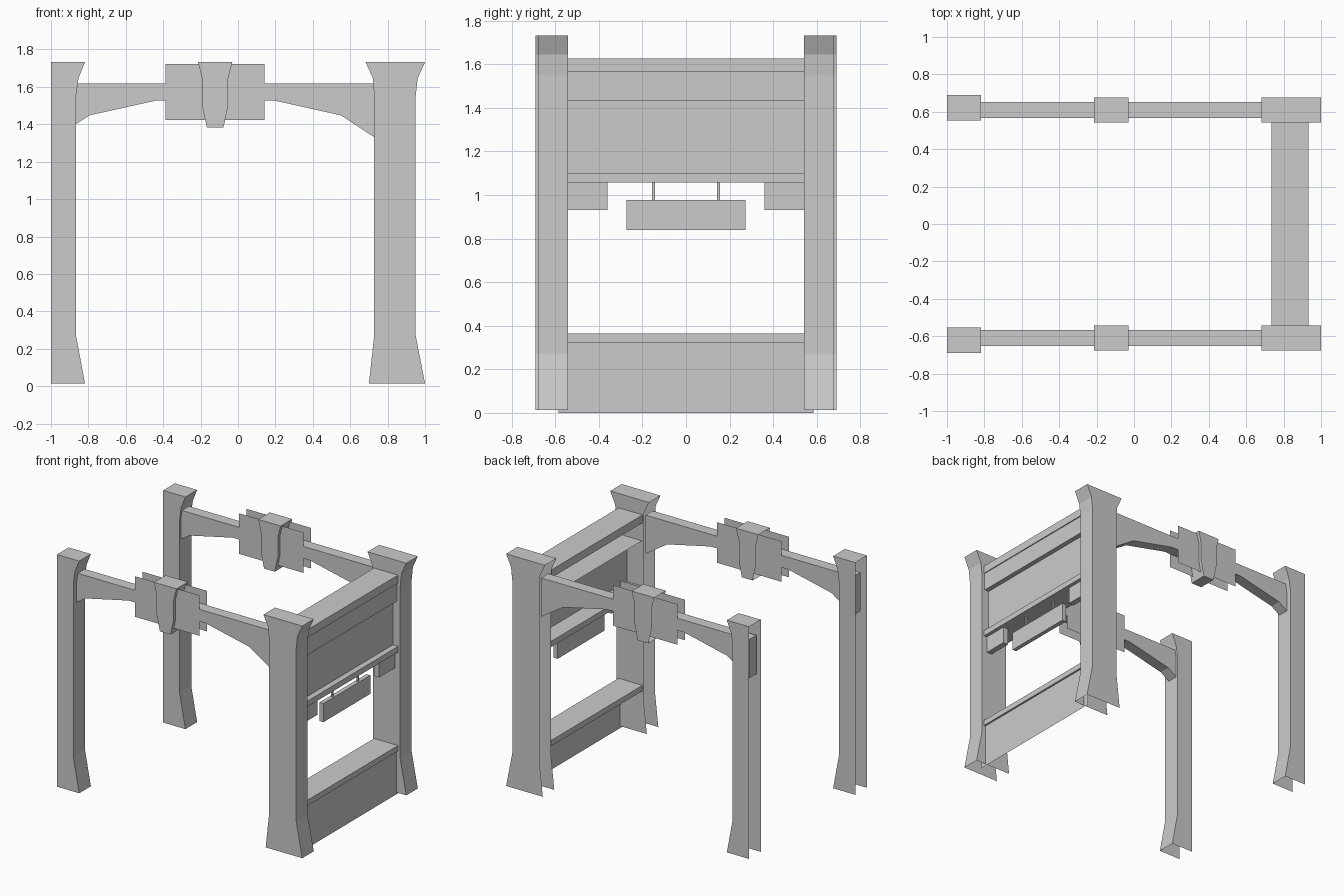
import bpy, bmesh

if "Cube" in bpy.data.objects:
    bpy.data.objects.remove(bpy.data.objects["Cube"])

grey = bpy.data.materials.new("plain grey")
grey.diffuse_color = (0.6, 0.6, 0.6, 1)
grey.use_nodes = True
grey.node_tree.nodes["Principled BSDF"].inputs["Base Color"].default_value = grey.diffuse_color


def finish(name, bm):
    bmesh.ops.recalc_face_normals(bm, faces=bm.faces[:])
    me = bpy.data.meshes.new(name)
    bm.to_mesh(me)
    bm.free()
    me.materials.append(grey)
    bpy.context.collection.objects.link(bpy.data.objects.new(name, me))


def shell(name, profile, y0, y1, open_edges=()):
    """Extrude an x-z outline along y, leaving the listed edges open."""
    bm = bmesh.new()
    a = [bm.verts.new((x, y0, z)) for x, z in profile]
    b = [bm.verts.new((x, y1, z)) for x, z in profile]
    bm.faces.new(a)
    bm.faces.new(b[::-1])
    n = len(profile)
    for i in range(n):
        if i not in open_edges:
            j = (i + 1) % n
            bm.faces.new((a[j], a[i], b[i], b[j]))
    finish(name, bm)


def box(name, x0, x1, y0, y1, z0, z1):
    shell(name, [(x0, z0), (x1, z0), (x1, z1), (x0, z1)], y0, y1)


def sheet(name, corners):
    bm = bmesh.new()
    bm.faces.new([bm.verts.new(c) for c in corners])
    finish(name, bm)


TOP, FOOT = 1.733, 0.014

# Outlines: inner sides are solid, the sides towards -x and the feet stay open
narrow_post = [(-1, FOOT), (-0.818, FOOT), (-0.866, 0.27), (-0.866, 1.55),
               (-0.853, 1.645), (-0.818, TOP), (-1, TOP)]
wide_post = [(0.70, FOOT), (1.0, FOOT), (0.95, 0.27), (0.95, 1.55),
             (0.96, 1.645), (1.0, TOP), (0.682, TOP), (0.722, 1.645),
             (0.728, 1.55), (0.728, 0.27)]
keystone = [(-0.166, 1.382), (-0.078, 1.382), (-0.053, 1.497), (-0.053, 1.645),
            (-0.03, TOP), (-0.214, TOP), (-0.192, 1.645), (-0.192, 1.497)]

# Arched beam, symmetric about its own middle
MID = -0.122
half = [(0.317, 1.527), (0.672, 1.448), (0.852, 1.33), (0.852, 1.617)]
beam = [(MID + x, z) for x, z in half] + [(MID - x, z) for x, z in half[::-1]]

for s, side in ((-1, "front"), (1, "back")):
    shell(side + "_narrow_post", narrow_post, s * 0.553, s * 0.69, (0, 6))
    shell(side + "_wide_post", wide_post, s * 0.5415, s * 0.676, (0, 6, 7, 8, 9))
    shell(side + "_beam", beam, s * 0.568, s * 0.651)
    shell(side + "_keystone", keystone, s * 0.542, s * 0.677, (5, 6, 7))
    # Thin plates on both faces of the beam
    for y, face in ((0.566, "inner"), (0.653, "outer")):
        sheet(f"{side}_{face}_plate",
              [(x, s * y, z) for x, z in ((-0.388, 1.422), (0.142, 1.422),
                                          (0.142, 1.722), (-0.388, 1.722))])
    # Bracket and hanging rod under the ledge
    ya, yb = sorted((s * 0.36, s * 0.5415))
    box(side + "_bracket", 0.862, 0.905, ya, yb, 0.931, 1.057)
    box(side + "_sign_rod", 0.87, 0.882, s * 0.149 - 0.006, s * 0.149 + 0.006,
        0.977, 1.057)

W = 0.5415
# Upper wall: cornice, open-backed fascia, panel and ledge
box("cornice", 0.735, 0.932, -W, W, 1.568, 1.627)
sheet("fascia_face", [(0.925, -W, 1.434), (0.925, W, 1.434),
                      (0.925, W, 1.568), (0.925, -W, 1.568)])
sheet("fascia_underside", [(0.74, -W, 1.434), (0.74, W, 1.434),
                           (0.925, W, 1.434), (0.925, -W, 1.434)])
box("panel", 0.864, 0.889, -W, W, 1.099, 1.434)
box("ledge", 0.735, 0.932, -W, W, 1.057, 1.099)

# Hanging sign
box("hanging_sign", 0.86, 0.892, -0.274, 0.274, 0.839, 0.977)

# Low wall with its coping
box("low_wall_coping", 0.735, 0.932, -W, W, 0.324, 0.365)
sheet("low_wall_face", [(0.918, -0.586, 0), (0.918, 0.586, 0),
                        (0.918, 0.586, 0.324), (0.918, -0.586, 0.324)])
